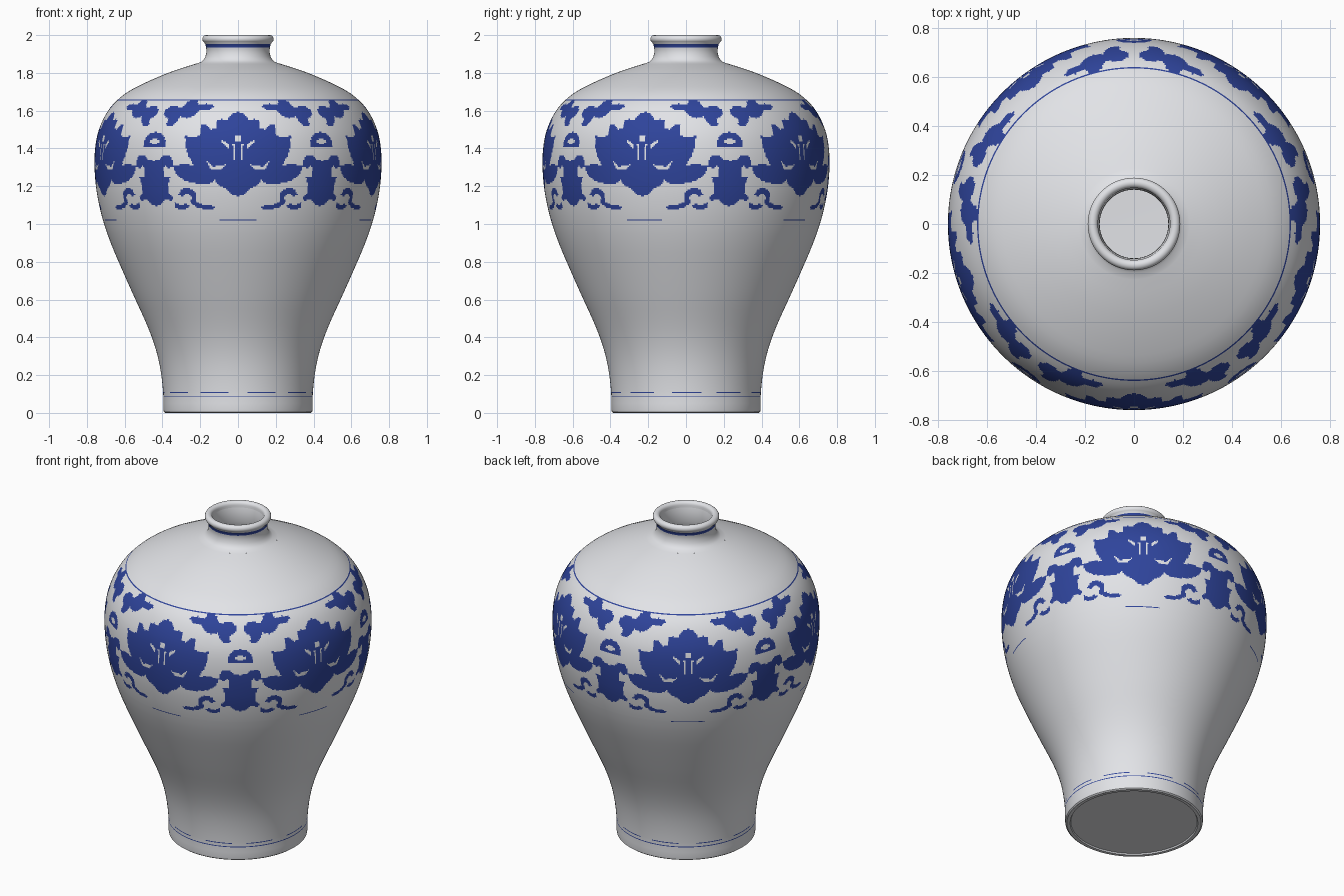
import bpy, bmesh, math

COLS, REPEATS = 600, 5            # columns round the vase, flowers round the band


def material(name, rgb):
    m = bpy.data.materials.new(name)
    m.diffuse_color = (*rgb, 1)
    return m


glaze = material("white_glaze", (0.76, 0.77, 0.80))
blue = material("cobalt_blue", (0.028, 0.058, 0.33))

# Body silhouette: height, radius
SIDE = [(0.02, .395), (0.1, .396), (0.2, .406), (0.3, .425), (0.4, .456), (0.5, .497),
        (0.6, .543), (0.7, .588), (0.8, .632), (0.9, .674), (1.0, .709), (1.1, .735),
        (1.2, .752), (1.32, .76), (1.42, .754), (1.5, .736), (1.58, .70), (1.64, .655),
        (1.7, .583), (1.75, .487), (1.79, .395), (1.82, .315), (1.848, .225)]


def radius(z):
    """Smooth cubic through the silhouette points."""
    n = len(SIDE)
    i = max(k for k in range(n - 1) if k == 0 or SIDE[k][0] <= z)

    def slope(k):
        a, b = SIDE[max(k - 1, 0)], SIDE[min(k + 1, n - 1)]
        return (b[1] - a[1]) / (b[0] - a[0])
    (z0, r0), (z1, r1) = SIDE[i], SIDE[i + 1]
    h = z1 - z0
    t = (z - z0) / h
    return ((2*t**3 - 3*t*t + 1) * r0 + (t**3 - 2*t*t + t) * h * slope(i)
            + (3*t*t - 2*t**3) * r1 + (t**3 - t*t) * h * slope(i + 1))


# Painted shapes, half of each motif: (distance from motif axis, height)
FLOWER = [(0, 1.595), (.035, 1.58), (.06, 1.545), (.085, 1.555), (.11, 1.55), (.118, 1.505),
          (.145, 1.50), (.17, 1.525), (.195, 1.53), (.2, 1.47), (.23, 1.46), (.28, 1.465),
          (.278, 1.41), (.262, 1.36), (.235, 1.31), (.28, 1.318), (.345, 1.308), (.325, 1.26),
          (.28, 1.228), (.2, 1.21), (.15, 1.212), (.125, 1.235), (.095, 1.2), (.06, 1.185),
          (.03, 1.155), (0, 1.145)]
FLOWER_GAPS = [
    [(.065, 1.315), (.09, 1.29), (.14, 1.285), (.17, 1.34), (.13, 1.305)],
    [(.012, 1.34), (.022, 1.34), (.028, 1.42), (.018, 1.42)],
    [(.05, 1.40), (.085, 1.43), (.09, 1.45), (.05, 1.425)],
    [(0, 1.44), (.012, 1.44), (.012, 1.465), (0, 1.465)]]
LEAF = [(.018, 1.60), (.03, 1.572), (.06, 1.555), (.055, 1.525), (.085, 1.515), (.115, 1.535),
        (.125, 1.57), (.17, 1.56), (.2, 1.575), (.22, 1.60), (.27, 1.605), (.29, 1.625),
        (.24, 1.637), (.2, 1.632), (.18, 1.655), (.135, 1.65), (.115, 1.615), (.08, 1.625),
        (.045, 1.625)]
BUD = [(0, 1.487), (.035, 1.483), (.058, 1.46), (.075, 1.43), (.068, 1.41), (.04, 1.405), (0, 1.407)]
BUD_GAP = [(0, 1.452), (.025, 1.447), (.038, 1.428), (0, 1.425)]
STEM = [(0, 1.335), (.04, 1.34), (.055, 1.36), (.1, 1.362), (.122, 1.335), (.12, 1.305),
        (.095, 1.295), (.07, 1.31), (.06, 1.28), (.065, 1.25), (.1, 1.25), (.085, 1.2),
        (.09, 1.16), (.112, 1.14), (.1, 1.12), (.06, 1.135), (.03, 1.10), (0, 1.095)]
TENDRILS = [
    [(.115, 1.085), (.16, 1.075), (.21, 1.085), (.25, 1.11), (.245, 1.145), (.275, 1.165),
     (.295, 1.145), (.315, 1.155), (.3, 1.185), (.26, 1.19), (.22, 1.165), (.22, 1.12),
     (.185, 1.1), (.15, 1.1)],
    [(.25, 1.095), (.29, 1.075), (.335, 1.085), (.335, 1.115), (.31, 1.10), (.275, 1.105)]]


def inside(x, z, poly):
    hit = False
    for (x0, z0), (x1, z1) in zip(poly, poly[1:] + poly[:1]):
        if (z0 > z) != (z1 > z) and x < x0 + (z - z0) / (z1 - z0) * (x1 - x0):
            hit = not hit
    return hit


def painted(phi, z, r):
    """True where the glaze is blue; phi is the angle from the nearest flower axis."""
    x = r * math.sin(phi)                              # from the flower axis
    m = r * math.sin(math.pi / REPEATS - phi)          # from the axis between flowers
    if 1.654 < z < 1.659 or 0.083 < z < 0.088 or 1.934 < z < 1.953:
        return True
    if 0.105 < z < 0.110:                              # broken foot line
        return .05 < x < .2
    if 1.018 < z < 1.023:                              # short dashes below flowers
        return x < .1
    if not 1.04 < z < 1.66:
        return False
    if inside(x, z, FLOWER):
        return not any(inside(x, z, g) for g in FLOWER_GAPS)
    if inside(m, z, BUD):
        return not inside(m, z, BUD_GAP)
    return (inside(m, z, LEAF) or inside(m, z, STEM)
            or any(inside(x, z, t) for t in TENDRILS))


def lathe(name, profile, cols, rule=None):
    """Spin (radius, height) points; ends are closed when asked by a zero radius."""
    bm = bmesh.new()
    # columns start half a step off so the paint mirrors exactly
    turn = [-math.pi / 2 + 2 * math.pi * i / cols for i in range(cols)]
    rings = []
    for r, z in profile:
        if r == 0:
            rings.append([bm.verts.new((0, 0, z))] * cols)
        else:
            rings.append([bm.verts.new((r * math.cos(a), r * math.sin(a), z)) for a in turn])
    period, cache = cols // REPEATS, {}
    for k in range(len(profile) - 1):
        lo, hi = rings[k], rings[k + 1]
        r = (profile[k][0] + profile[k + 1][0]) / 2
        z = (profile[k][1] + profile[k + 1][1]) / 2
        for i in range(cols):
            j = (i + 1) % cols
            f = bm.faces.new(list(dict.fromkeys((lo[i], lo[j], hi[j], hi[i]))))
            if rule:
                s = i % period
                s = min(s, period - 1 - s)
                if (k, s) not in cache:
                    cache[k, s] = int(rule((s + .5) * 2 * math.pi / cols, z, r))
                f.material_index = cache[k, s]
    me = bpy.data.meshes.new(name)
    bm.to_mesh(me)
    bm.free()
    ob = bpy.data.objects.new(name, me)
    bpy.context.collection.objects.link(ob)
    me.materials.append(glaze)
    me.materials.append(blue)
    bpy.context.view_layer.objects.active = ob
    ob.select_set(True)
    bpy.ops.object.shade_smooth_by_angle(angle=math.radians(40))
    ob.select_set(False)
    return ob


# Body wall: fine rows through the painted band, coarse rows elsewhere
heights = [.02, .05, .083, .088, .105, .110]
heights += [.15 + .05 * i for i in range(17)] + [.98, 1.018, 1.023]
heights += [1.04 + .0075 * i for i in range(82)] + [1.654, 1.659]
heights += [1.675 + .0173 * i for i in range(11)]
body = [(radius(z), z) for z in heights]
lathe("painted_body", [(.385, 0), (.393, .006)] + body, COLS, painted)

# Neck and rolled lip
neck = [body[-1], (.197, 1.857), (.183, 1.868), (.173, 1.885), (.168, 1.905), (.167, 1.92),
        (.169, 1.934), (.173, 1.953), (.178, 1.958)]
lip = [(.168 + .021 * math.cos(a), 1.979 + .021 * math.sin(a))
       for a in (math.radians(-60 + 20 * i) for i in range(13))]
lathe("neck_and_lip", neck + lip + [(.146, 1.965)], 120, painted)

# Hollow inside, from the lip down to the floor
inner = [(.146, 1.965), (.141, 1.94), (.14, 1.88), (.15, 1.85)]
inner += [(radius(z + .02) - .02, z) for z in (1.82, 1.78, 1.74, 1.7, 1.64, 1.58, 1.5, 1.4, 1.3)]
inner += [(radius(z) - .03, z) for z in (1.2, 1.1, 1.0, .9, .8, .7, .6, .5, .4, .3, .2, .1)]
inner += [(.34, .05), (0, .04)]
lathe("inner_wall", inner, 120)

# Underside with a shallow foot rim
lathe("foot_base", [(0, .008), (.362, .008), (.366, 0), (.385, 0)], 120)
